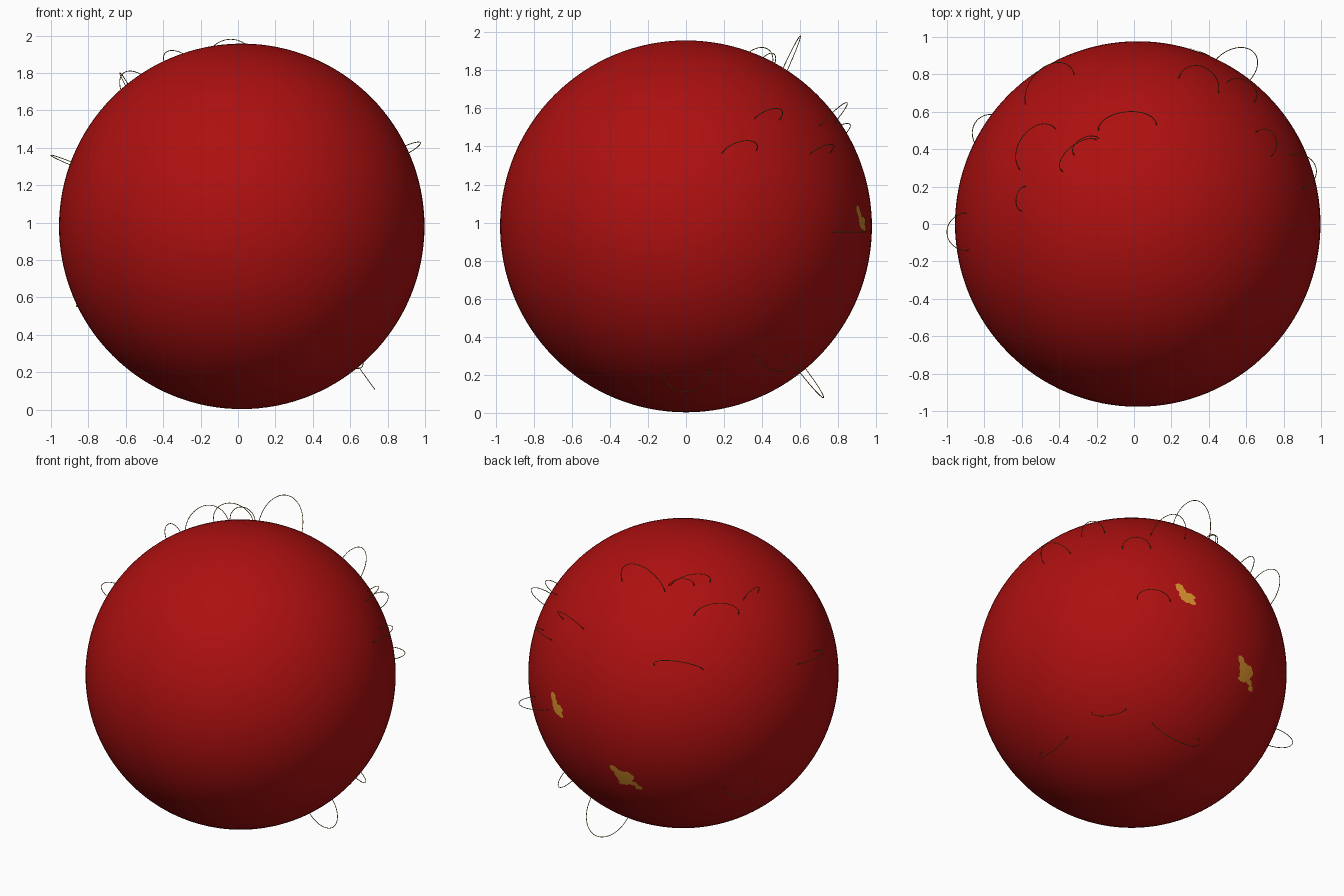
import bpy, bmesh, math
from mathutils import Vector

if "Cube" in bpy.data.objects:
    bpy.data.objects.remove(bpy.data.objects["Cube"])

CENTRE = Vector((0.02, 0.0, 0.98))
R = 0.977

def material(name, rgb):
    m = bpy.data.materials.new(name)
    m.diffuse_color = (*rgb, 1)
    m.use_nodes = True
    m.node_tree.nodes["Principled BSDF"].inputs["Base Color"].default_value = m.diffuse_color
    return m

RED = material("deep red", (0.42, 0.005, 0.005))
GOLD = material("orange gold", (0.68, 0.28, 0.025))
OLIVE = material("dark gold", (0.26, 0.17, 0.02))

# main globe
bpy.ops.mesh.primitive_uv_sphere_add(segments=128, ring_count=64, radius=R, location=CENTRE)
globe = bpy.context.object
globe.name = "globe"
globe.data.materials.append(RED)
bpy.ops.object.shade_smooth()

# thin looping filaments: foot, foot, apex, measured from the globe centre
LOOPS = [
    ((-.34, .80, .45), (-.60, .64, .43), (-.50, .84, .54)),
    ((-.70, .56, -.39), (-.82, .37, -.39), (-.87, .54, -.43)),
    ((-.63, .29, .69), (-.44, .51, .71), (-.605, .48, .83)),
    ((-.60, .20, .745), (-.62, .07, .75), (-.65, .14, .82)),
    ((-.40, .28, .845), (-.22, .45, .84), (-.37, .40, .94)),
    ((-.34, .37, .84), (-.21, .46, .84), (-.31, .45, .91)),
    ((-.21, .50, .81), (.10, .53, .815), (-.06, .60, 1.0)),
    ((.22, .78, .545), (.43, .70, .525), (.35, .84, .65)),
    ((.42, .88, -.03), (.60, .77, -.03), (.605, .93, -.03)),
    ((.48, .76, .39), (.62, .65, .38), (.60, .755, .43)),
    ((.63, .49, .56), (.71, .36, .565), (.73, .475, .62)),
    ((.81, .37, .40), (.88, .19, .385), (.95, .31, .45)),
    ((-.92, .06, .33), (-.90, -.14, .34), (-1.02, -.05, .38)),
    ((.62, -.13, -.745), (.62, .12, -.745), (.71, 0, -.87)),
    ((.62, .35, -.67), (.48, .52, -.67), (.62, .49, -.76)),
    ((.31, .57, -.73), (-.02, .63, -.75), (.17, .72, -.90)),
]

def add_loop(i, a, b, apex):
    a, b = Vector(a).normalized() * R, Vector(b).normalized() * R
    mid = (a + b) / 2
    side, rise = (a - b) / 2, Vector(apex) - mid
    curve = bpy.data.curves.new(f"filament_loop_{i}", 'CURVE')
    curve.dimensions = '3D'
    curve.bevel_depth = 0.0022
    curve.bevel_resolution = 1
    n = 40
    spline = curve.splines.new('POLY')
    spline.points.add(n)
    for k in range(n + 1):
        t = math.radians(-6 + 192 * k / n)
        p = CENTRE + mid + side * math.cos(t) + rise * math.sin(t)
        spline.points[k].co = (*p, 1)
    curve.materials.append(OLIVE)
    bpy.context.collection.objects.link(bpy.data.objects.new(curve.name, curve))

for i, loop in enumerate(LOOPS, 1):
    add_loop(i, *loop)

# irregular bright patches lying on the surface
def add_patch(name, direction, blobs):
    n = Vector(direction).normalized()
    e1 = Vector((0, 0, 1)).cross(n).normalized()
    e2 = n.cross(e1)
    bm = bmesh.new()
    def point(u, v):
        return bm.verts.new(CENTRE + (n * R + e1 * u + e2 * v).normalized() * (R + 0.004))
    for j, (u, v, ru, rv) in enumerate(blobs):
        hub, inner = point(u, v), None
        seg = 28
        for s in (0.5, 1.0):
            ring = []
            for k in range(seg):
                t = math.tau * k / seg
                w = s * (1 + 0.10 * math.sin(3 * t + j) + 0.07 * math.sin(7 * t + 2 * j))
                ring.append(point(u + ru * w * math.cos(t), v + rv * w * math.sin(t)))
            for k in range(seg):
                q = (k + 1) % seg
                if inner:
                    bm.faces.new((inner[k], ring[k], ring[q], inner[q]))
                else:
                    bm.faces.new((hub, ring[k], ring[q]))
            inner = ring
    me = bpy.data.meshes.new(name)
    bm.to_mesh(me)
    bm.free()
    me.materials.append(GOLD)
    me.polygons.foreach_set("use_smooth", [True] * len(me.polygons))
    bpy.context.collection.objects.link(bpy.data.objects.new(name, me))

add_patch("upper_bright_patch", (.33, .92, .04),
          [(.012, -.02, .052, .036), (-.04, .045, .026, .028), (-.02, .015, .025, .03), (.05, -.05, .02, .018)])
add_patch("lower_bright_patch", (-.18, .90, -.33),
          [(0, 0, .062, .058), (-.07, .062, .026, .022), (-.045, .04, .028, .02),
           (.085, -.075, .024, .018), (.055, -.045, .028, .018), (-.03, -.055, .02, .014)])
